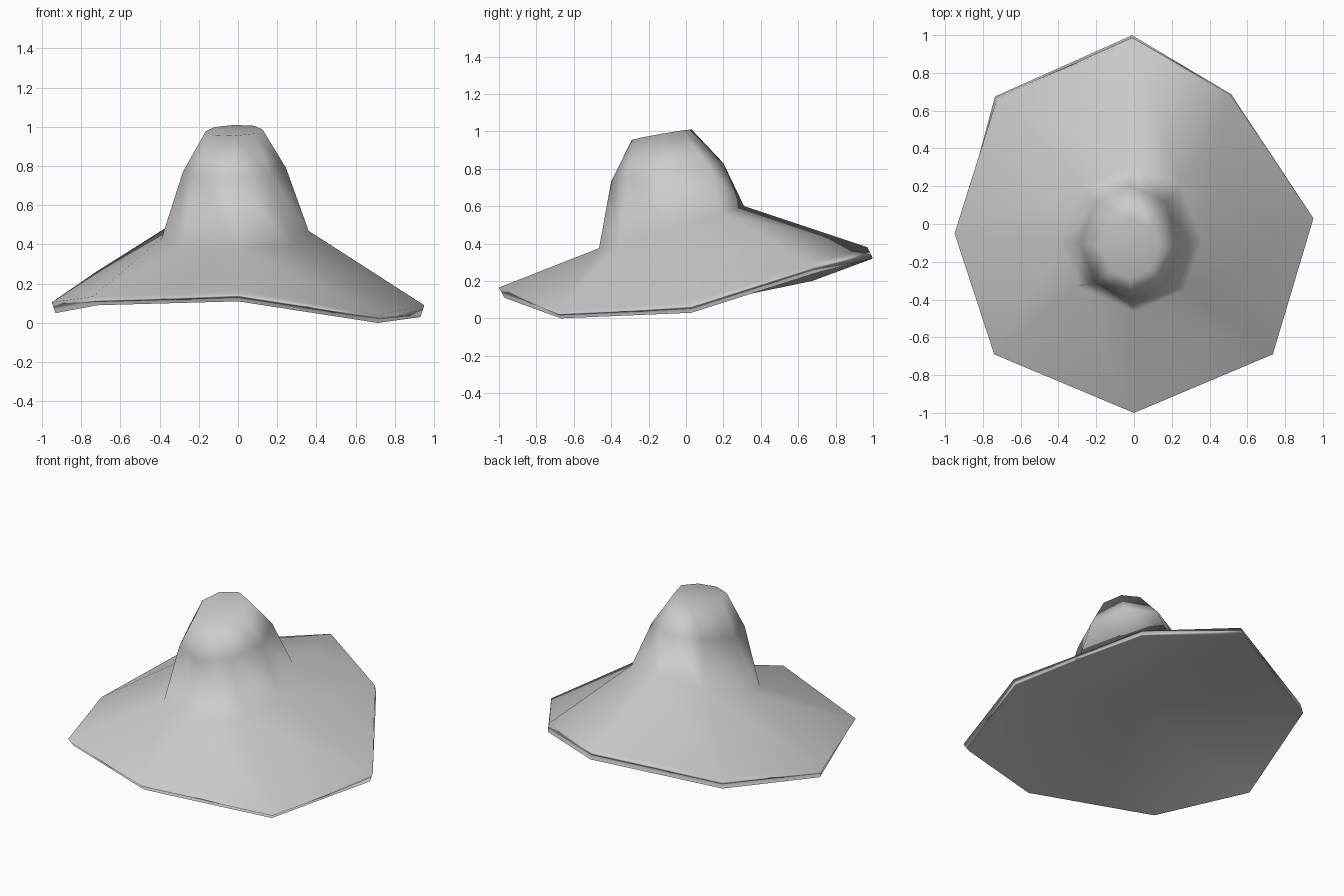
import bpy
import bmesh
import math

if "Cube" in bpy.data.objects:
    bpy.data.objects.remove(bpy.data.objects["Cube"])

SIDES = 8

grey = bpy.data.materials.new("felt grey")
grey.diffuse_color = (0.6, 0.6, 0.6, 1.0)
grey.use_nodes = True
grey.node_tree.nodes["Principled BSDF"].inputs["Base Color"].default_value = grey.diffuse_color


def crown_ring(cx, cy, rx, ry, z, tilt, roll):
    """Tilted eight-sided ring, starting at the back and going clockwise."""
    ring = []
    for i in range(SIDES):
        a = 2 * math.pi * i / SIDES
        s, c = math.sin(a), math.cos(a)
        ring.append((cx + rx * s, cy + ry * c, z + tilt * c + roll * s))
    return ring


# Wavy brim corners: x, y, upper height, lower height, lower edge scale
brim = [
    (-0.01, 0.97, 0.380, 0.32, 1.03),
    (0.51, 0.68, 0.295, 0.24, 1.01),
    (0.95, 0.03, 0.090, 0.03, 0.98),
    (0.735, -0.69, 0.045, 0.00, 0.97),
    (0.00, -1.00, 0.165, 0.11, 0.97),
    (-0.74, -0.69, 0.135, 0.09, 0.97),
    (-0.95, -0.05, 0.105, 0.05, 0.98),
    (-0.725, 0.665, 0.260, 0.20, 1.015),
]
lower_edge = [(x * k, y * k, lo) for x, y, up, lo, k in brim]
upper_edge = [(x, y, up) for x, y, up, lo, k in brim]

# Uneven corner line where the crown meets the brim
crown_base = [
    (-0.01, 0.31, 0.60), (0.25, 0.20, 0.56), (0.36, -0.09, 0.47), (0.27, -0.35, 0.39),
    (0.00, -0.465, 0.375), (-0.30, -0.33, 0.37), (-0.39, -0.09, 0.43), (-0.28, 0.20, 0.54),
]
crown_shoulder = crown_ring(-0.018, -0.10, 0.263, 0.30, 0.78, 0.05, 0.01)
crown_top = crown_ring(-0.02, -0.13, 0.145, 0.16, 0.982, 0.028, 0.005)


def corner(v):
    """Corner number of a vertex on a regular ring."""
    return round(math.atan2(v.co.x, v.co.y) / (2 * math.pi / SIDES)) % SIDES


# Start from a regular drum and extrude its top upward
bm = bmesh.new()
bmesh.ops.create_cone(bm, cap_ends=True, segments=SIDES, radius1=1, radius2=1, depth=1)
levels = [[v for v in bm.verts if v.co.z < 0], [v for v in bm.verts if v.co.z > 0]]
bottom = min(bm.faces, key=lambda f: f.calc_center_median().z)
top = max(bm.faces, key=lambda f: f.calc_center_median().z)
for step in range(3):
    top = bmesh.ops.extrude_discrete_faces(bm, faces=[top])["faces"][0]
    for v in top.verts:
        v.co.z += 1
    levels.append(list(top.verts))

# Shape each level into its hat outline
outlines = [lower_edge, upper_edge, crown_base, crown_shoulder, crown_top]
for verts, outline in zip(levels, outlines):
    for v in verts:
        v.co = outline[corner(v)]

# Hollow underside rising to the middle
middle = bmesh.ops.poke(bm, faces=[bottom])["verts"][0]
middle.co = (0, -0.03, 0.33)

bmesh.ops.recalc_face_normals(bm, faces=bm.faces)
for f in bm.faces:
    f.smooth = True

mesh = bpy.data.meshes.new("hat")
bm.to_mesh(mesh)
bm.free()
mesh.materials.append(grey)
hat = bpy.data.objects.new("hat", mesh)
bpy.context.collection.objects.link(hat)

# Large faces lead the smooth shading
shading = hat.modifiers.new("shading", 'WEIGHTED_NORMAL')
shading.mode = 'FACE_AREA'
shading.weight = 60
